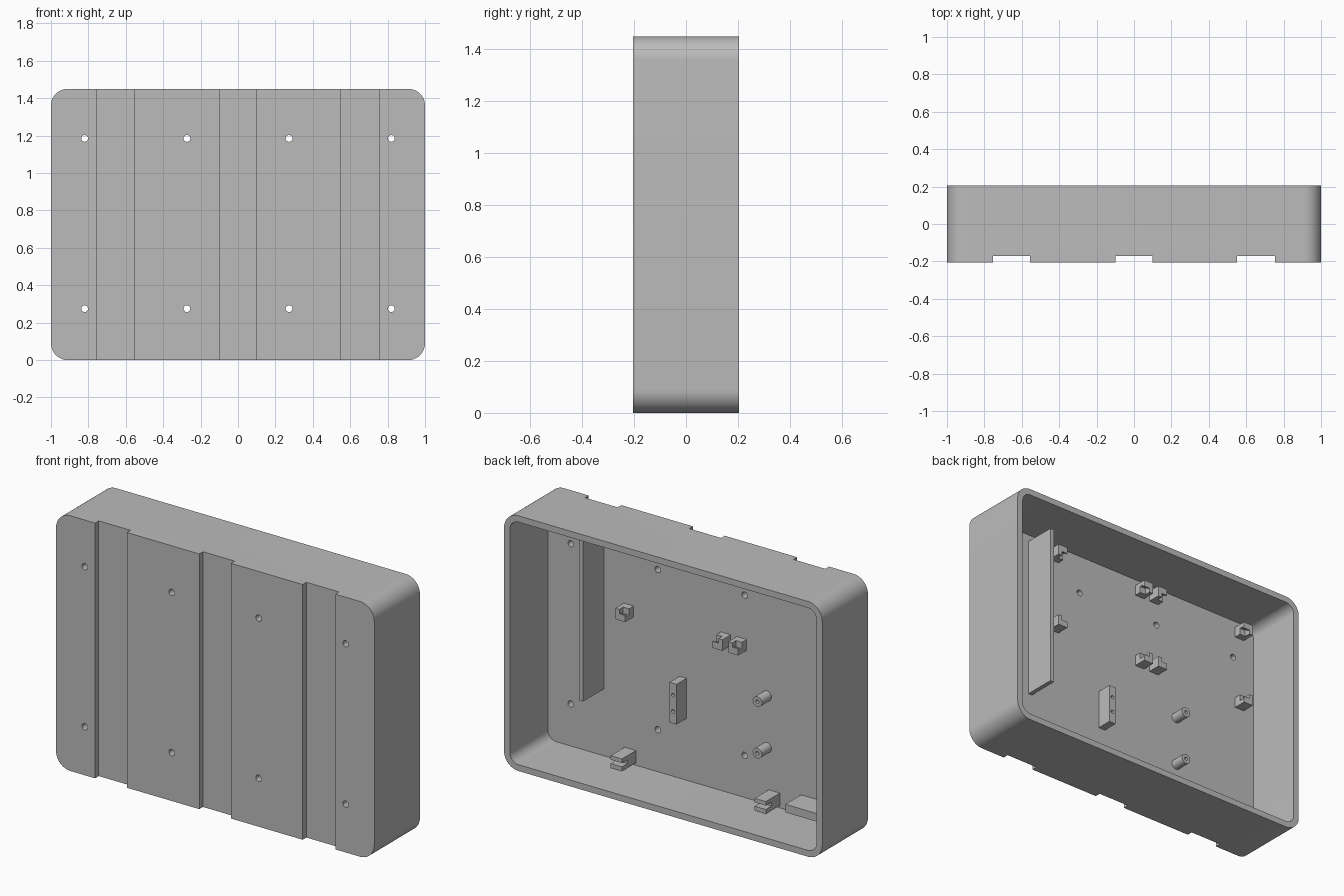
import bpy, bmesh, math
from mathutils import Matrix, Vector

if "Cube" in bpy.data.objects:
    bpy.data.objects.remove(bpy.data.objects["Cube"], do_unlink=True)

grey = bpy.data.materials.new("plain_grey")
grey.use_nodes = True
grey.diffuse_color = (0.5, 0.5, 0.5, 1)
grey.node_tree.nodes["Principled BSDF"].inputs["Base Color"].default_value = (0.5, 0.5, 0.5, 1)

FRONT, BACK, FLOOR = -0.205, 0.205, -0.136
HEIGHT, WALL, ROOT = 1.45, 0.036, -0.145
parts = []


def finish(bm, name):
    bmesh.ops.recalc_face_normals(bm, faces=bm.faces)
    mesh = bpy.data.meshes.new(name)
    bm.to_mesh(mesh)
    bm.free()
    mesh.materials.append(grey)
    obj = bpy.data.objects.new(name, mesh)
    bpy.context.collection.objects.link(obj)
    parts.append(obj)
    return obj


def box(name, x, y, z):
    """Box from (low, high) ranges."""
    bm = bmesh.new()
    bmesh.ops.create_cube(bm, size=1)
    for v in bm.verts:
        v.co = Vector([(a + b) / 2 + c * (b - a) for (a, b), c in zip((x, y, z), v.co)])
    return finish(bm, name)


def rod(name, x, z, radius, y):
    """Cylinder along y."""
    bm = bmesh.new()
    place = Matrix.Translation((x, sum(y) / 2, z)) @ Matrix.Rotation(math.pi / 2, 4, "X")
    bmesh.ops.create_cone(bm, cap_ends=True, segments=24, radius1=radius, radius2=radius,
                          depth=y[1] - y[0], matrix=place)
    return finish(bm, name)


def rounded_block(name, inset, radius, y):
    """Rounded rectangle in xz, extruded along y."""
    bm = bmesh.new()
    verts = []
    cx, cz = 1 - inset - radius, HEIGHT / 2 - inset - radius
    for quarter, (sx, sz) in enumerate([(1, 1), (-1, 1), (-1, -1), (1, -1)]):
        for i in range(13):
            a = math.pi / 2 * (quarter + i / 12)
            verts.append(bm.verts.new((sx * cx + radius * math.cos(a), y[0],
                                       HEIGHT / 2 + sz * cz + radius * math.sin(a))))
    face = bm.faces.new(verts)
    ext = bmesh.ops.extrude_face_region(bm, geom=[face])
    moved = [g for g in ext["geom"] if isinstance(g, bmesh.types.BMVert)]
    bmesh.ops.translate(bm, verts=moved, vec=(0, y[1] - y[0], 0))
    return finish(bm, name)


def carve(obj, cutter):
    """Subtract the cutter, then remove it."""
    mod = obj.modifiers.new("cut", "BOOLEAN")
    mod.operation, mod.solver, mod.object = "DIFFERENCE", "EXACT", cutter
    graph = bpy.context.evaluated_depsgraph_get()
    mesh = bpy.data.meshes.new_from_object(obj.evaluated_get(graph))
    obj.modifiers.clear()
    obj.data = mesh
    parts.remove(cutter)
    bpy.data.objects.remove(cutter, do_unlink=True)


# Open-backed housing with front grooves and screw holes
housing = rounded_block("housing", 0, 0.09, (FRONT, BACK))
carve(housing, rounded_block("cavity", WALL, 0.055, (FLOOR, BACK + 0.1)))
for x in ((-0.755, -0.555), (-0.1, 0.1), (0.55, 0.755)):
    carve(housing, box("groove", x, (FRONT - 0.1, -0.172), (-0.1, HEIGHT + 0.1)))
for x in (-0.82, -0.273, 0.273, 0.82):
    for z in (0.275, 1.185):
        carve(housing, rod("hole", x, z, 0.018, (FRONT - 0.1, FLOOR + 0.05)))

# Tall dividing plate
box("divider_plate", (0.612, 0.637), (ROOT, 0.05), (0.415, 1.373))

# Two sets of four corner clips, each notched towards the middle of its set
for cx in (0.15, -0.56):
    for sx in (-1, 1):
        for sz in (-1, 1):
            x, z = cx + sx * 0.305, 1.127 + sz * 0.221
            clip = box("corner_clip", (x - 0.031, x + 0.031), (ROOT, -0.06), (z - 0.031, z + 0.031))
            nx = sorted((x - sx * 0.05, x + sx * 0.006))
            nz = sorted((z - sz * 0.05, z + sz * 0.006))
            carve(clip, box("notch", nx, (-0.095, -0.07), nz))
            carve(clip, box("opening", nx, (-0.08, 0), sorted((z - sz * 0.05, z - sz * 0.006))))

# Lower brackets with a horizontal slot
for x in (0.445, -0.46):
    bracket = box("slotted_bracket", (x - 0.035, x + 0.035), (ROOT, -0.01), (0.05, 0.12))
    carve(bracket, box("slot", (x - 0.1, x + 0.1), (-0.06, 0.05), (0.075, 0.097)))

# Corner shelf
box("corner_shelf", (-0.97, -0.628), (ROOT, 0.005), (0.1, 0.146))

# Upright mounting bar with two screw holes
bar = box("mounting_bar", (0.092, 0.136), (ROOT, -0.046), (0.387, 0.615))
for z in (0.455, 0.547):
    carve(bar, rod("bar_hole", 0.114, z, 0.01, (-0.1, 0)))

# Hollow standoffs
for z in (0.357, 0.65):
    post = rod("standoff", -0.413, z, 0.029, (ROOT, -0.05))
    carve(post, rod("bore", -0.413, z, 0.01, (-0.11, 0)))

# Smooth the round surfaces, keep hard edges
bpy.ops.object.select_all(action="DESELECT")
for obj in parts:
    obj.select_set(True)
bpy.context.view_layer.objects.active = housing
bpy.ops.object.shade_smooth_by_angle(angle=math.radians(30))
